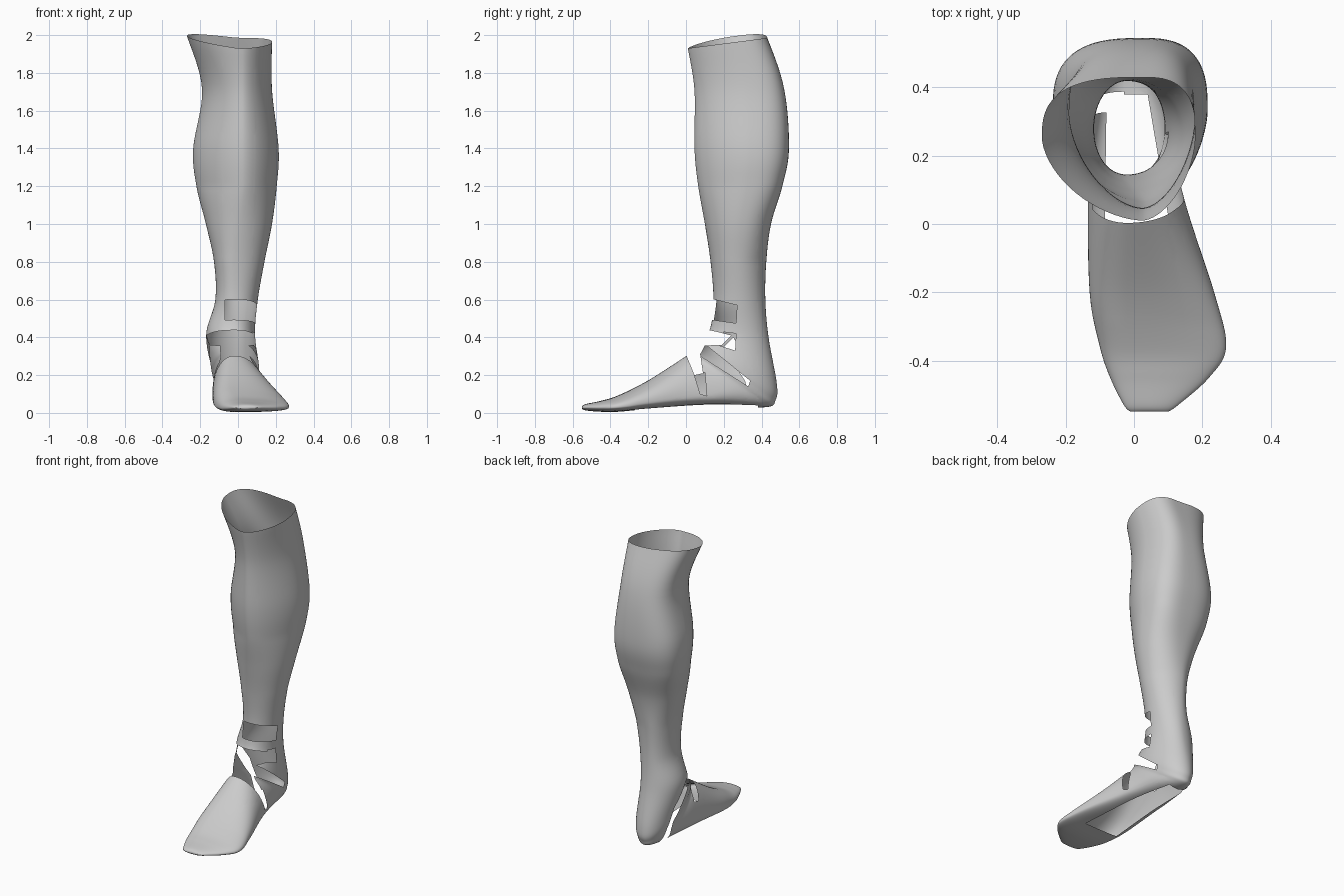
import bpy, bmesh, math
from mathutils import Vector

if "Cube" in bpy.data.objects:
    bpy.data.objects.remove(bpy.data.objects["Cube"])

# Leg profile: height, front y, back y, left x, right x
LEG = [
    (1.955, 0.01, 0.43, -0.27, 0.18),
    (1.71, 0.045, 0.52, -0.19, 0.18),
    (1.40, 0.045, 0.545, -0.237, 0.215),
    (1.20, 0.065, 0.51, -0.22, 0.205),
    (1.00, 0.10, 0.45, -0.17, 0.18),
    (0.80, 0.13, 0.425, -0.127, 0.14),
    (0.60, 0.145, 0.42, -0.12, 0.105),
]
# Ankle and foot profile: top y, top z, bottom y, bottom z, left x, right x
FOOT = [
    (0.125, 0.44, 0.437, 0.40, -0.168, 0.09),
    (0.05, 0.345, 0.48, 0.16, -0.145, 0.11),
    (0.03, 0.325, 0.475, 0.07, -0.13, 0.11),
    (0.02, 0.315, 0.42, 0.03, -0.125, 0.11),
    (0.00, 0.30, 0.13, 0.04, -0.135, 0.14),
    (-0.20, 0.172, -0.20, 0.02, -0.13, 0.235),
    (-0.36, 0.092, -0.36, 0.006, -0.10, 0.27),
    (-0.45, 0.064, -0.45, 0.006, -0.07, 0.22),
    (-0.53, 0.047, -0.53, 0.013, -0.03, 0.13),
    (-0.55, 0.035, -0.55, 0.022, -0.01, 0.10),
]
AROUND, STEPS = 72, 8


def clamp(v):
    return max(0.0, min(1.0, v))


def catmull(p0, p1, p2, p3, t):
    return 0.5 * (2 * p1 + (p2 - p0) * t + (2 * p0 - 5 * p1 + 4 * p2 - p3) * t * t
                  + (3 * p1 - p0 - 3 * p2 + p3) * t ** 3)


def smooth_rows(rows):
    out, last = [], len(rows) - 1
    for i in range(last):
        q = [rows[max(0, min(last, i + k))] for k in (-1, 0, 1, 2)]
        for s in range(STEPS):
            out.append([catmull(*v, s / STEPS) for v in zip(*q)])
    return out + [rows[-1]]


def power(v, n):
    return math.copysign(abs(v) ** (2 / n), v)


def ring(bm, row):
    """One cross-section: tapered shin, squarish calf, domed flat-soled foot."""
    fy, fz, by, bz, xl, xr = row
    calf = clamp((bz - 0.8) / 0.4)
    foot = clamp((0.45 - by) / 0.3) * clamp((0.3 - bz) / 0.2)
    toe = clamp((-by - 0.3) / 0.25)
    mid = -0.02 + 0.045 * calf + 0.06 * toe
    wide = 0.5 + 0.08 * calf + 0.24 * foot - 0.22 * toe
    round_front, round_back = 2.1 - 0.4 * calf, 2 + 0.8 * calf + foot - 0.8 * toe
    verts = []
    for k in range(AROUND):
        a = 2 * math.pi * k / AROUND
        n = round_front if math.cos(a) > 0 else round_back
        u, s = power(math.cos(a), n), power(math.sin(a), n)
        u = wide - u * (wide if u > 0 else 1 - wide)
        x = mid + s * ((xr - mid) if s > 0 else (mid - xl))
        y, z = fy + (by - fy) * u, fz + (bz - fz) * u
        # Uneven rim below the knee
        z += clamp((z - 1.7) / 0.25) * (0.13 * (y - 0.2) + 0.12 * max(0, -x))
        verts.append(bm.verts.new((x, y, z)))
    return verts


def inside(p, poly):
    hit = False
    for (ax, ay), (bx, by) in zip(poly, poly[1:] + poly[:1]):
        if (ay > p[1]) != (by > p[1]) and p[0] < (bx - ax) * (p[1] - ay) / (by - ay) + ax:
            hit = not hit
    return hit


def cut(bm, poly, axes=(1, 2), lo=-1, hi=1):
    """Slice the skin along a polygon outline and drop the faces within it."""
    i, j = axes
    k = 3 - i - j
    planes = []
    for a, b in zip(poly, poly[1:] + poly[:1]):
        co, no = Vector(), Vector()
        co[i], co[j] = a
        no[i], no[j] = b[1] - a[1], a[0] - b[0]
        planes.append((co, no.normalized()))
    for limit in (lo, hi):
        co, no = Vector(), Vector()
        co[k], no[k] = limit, 1
        planes.append((co, no))
    low = [min(p[n] for p in poly) - 0.03 for n in (0, 1)]
    high = [max(p[n] for p in poly) + 0.03 for n in (0, 1)]
    for co, no in planes:
        geom = set()
        for f in bm.faces:
            c = f.calc_center_median()
            if low[0] < c[i] < high[0] and low[1] < c[j] < high[1]:
                geom.update([f, *f.edges, *f.verts])
        bmesh.ops.bisect_plane(bm, geom=list(geom), plane_co=co, plane_no=no, dist=1e-5)
    dead = []
    for f in bm.faces:
        c = f.calc_center_median()
        if lo < c[k] < hi and inside((c[i], c[j]), poly):
            dead.append(f)
    bmesh.ops.delete(bm, geom=dead, context='FACES')


# Lower leg and foot skin
bm = bmesh.new()
rows = [(f, z, b, z, l, r) for z, f, b, l, r in LEG] + FOOT
rings = [ring(bm, r) for r in smooth_rows(rows)]
for r0, r1 in zip(rings, rings[1:]):
    for k in range(AROUND):
        n = (k + 1) % AROUND
        bm.faces.new((r0[k], r0[n], r1[n], r1[k]))
bm.faces.new(rings[-1])
bmesh.ops.recalc_face_normals(bm, faces=bm.faces)

# Shin window
cut(bm, [(0.09, 0.615), (0.27, 0.57), (0.265, 0.475), (0.09, 0.5)], lo=-0.07)
# Open front of the ankle
cut(bm, [(0.0, 0.31), (0.045, 0.2), (0.09, 0.21), (0.075, 0.31), (0.1, 0.357), (0.19, 0.36),
         (0.24, 0.41), (0.13, 0.437), (0.0, 0.45)])
# Outer ankle opening, diagonal strap gap and instep notch
cut(bm, [(0.18, 0.355), (0.26, 0.33), (0.265, 0.42), (0.2, 0.428)], lo=0)
cut(bm, [(0.07, 0.33), (0.105, 0.36), (0.34, 0.17), (0.33, 0.14), (0.07, 0.305)], lo=0)
cut(bm, [(0.04, 0.215), (0.075, 0.1), (0.11, 0.09), (0.1, 0.215)], lo=0)
# Inner ankle opening running down to the heel
cut(bm, [(0.2, 0.35), (0.25, 0.4), (0.33, 0.27), (0.39, 0.02), (0.33, 0.02), (0.315, 0.165)],
    hi=-0.03)
# Open sole
cut(bm, [(-0.08, 0.38), (0.04, 0.38), (0.15, -0.27), (-0.09, -0.27)], axes=(0, 1), hi=0.075)

loose = [v for v in bm.verts if not v.link_faces]
bmesh.ops.delete(bm, geom=loose, context='VERTS')
for f in bm.faces:
    f.smooth = True
mesh = bpy.data.meshes.new("lower_leg")
bm.to_mesh(mesh)
bm.free()
leg = bpy.data.objects.new("lower_leg", mesh)
bpy.context.collection.objects.link(leg)
